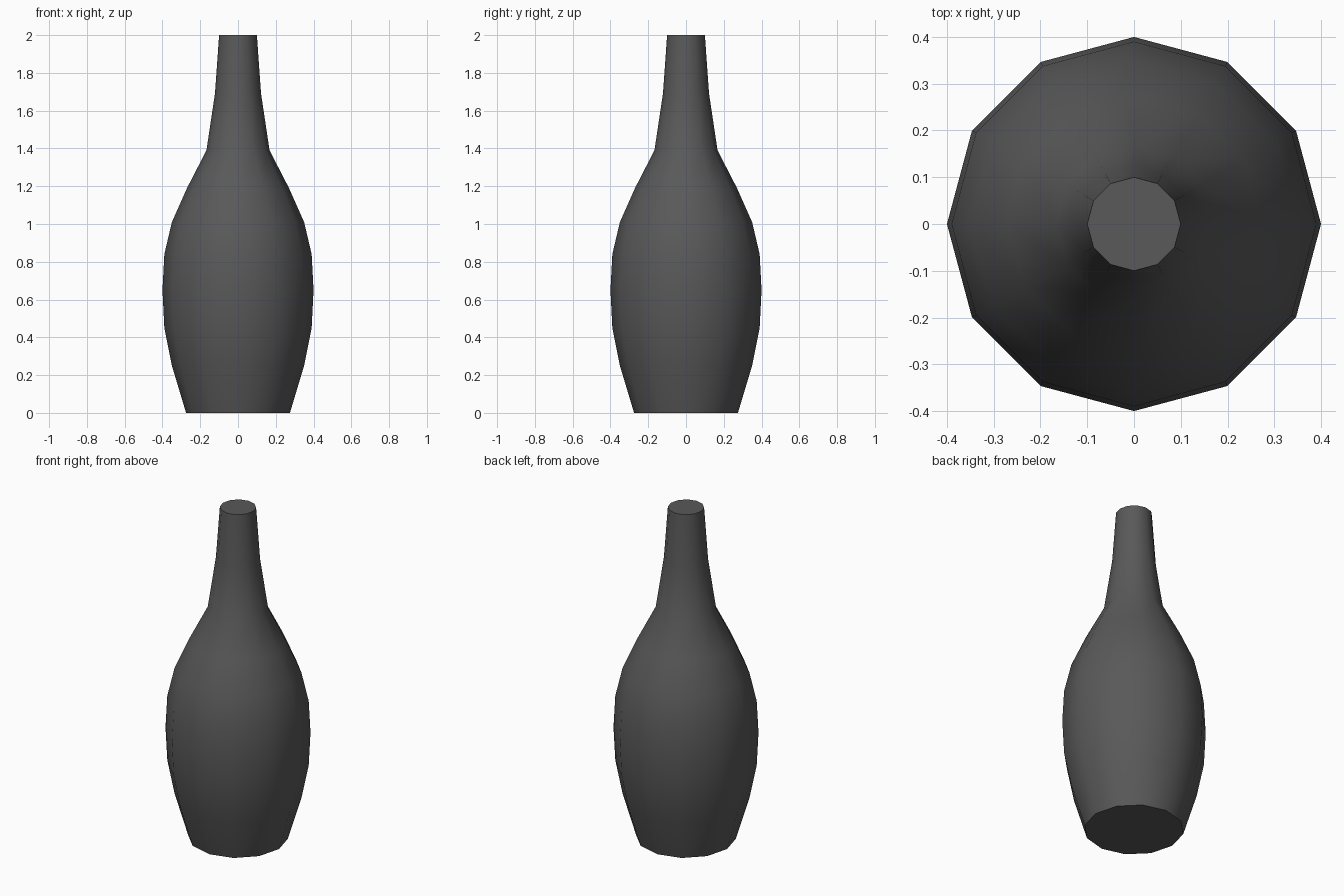
import bpy, bmesh
from math import cos, sin, pi, radians

if "Cube" in bpy.data.objects:
    bpy.data.objects.remove(bpy.data.objects["Cube"])

SIDES = 12
# Bottle outline: (radius, height)
PROFILE = [(0.275, 0), (0.35, 0.25), (0.39, 0.45), (0.40, 0.65), (0.39, 0.84),
           (0.35, 1.01), (0.27, 1.19), (0.167, 1.39), (0.122, 1.69), (0.10, 2.0)]

bm = bmesh.new()
rings = [[bm.verts.new((r * cos(2 * pi * i / SIDES), r * sin(2 * pi * i / SIDES), z))
          for i in range(SIDES)] for r, z in PROFILE]

# Bottle wall
for low, high in zip(rings, rings[1:]):
    for i in range(SIDES):
        j = (i + 1) % SIDES
        bm.faces.new((low[i], low[j], high[j], high[i]))

# Flat base and flat top
bm.faces.new(rings[0][::-1])
bm.faces.new(rings[-1])

mesh = bpy.data.meshes.new("bottle")
bm.to_mesh(mesh)
bm.free()
bottle = bpy.data.objects.new("bottle", mesh)
bpy.context.collection.objects.link(bottle)

# Dark grey surface
mat = bpy.data.materials.new("dark_grey")
mat.diffuse_color = (0.1, 0.1, 0.1, 1)
mat.use_nodes = True
mat.node_tree.nodes["Principled BSDF"].inputs["Base Color"].default_value = mat.diffuse_color
mesh.materials.append(mat)

# Smooth wall, crisp rims
bpy.context.view_layer.objects.active = bottle
bottle.select_set(True)
bpy.ops.object.shade_smooth_by_angle(angle=radians(40))
